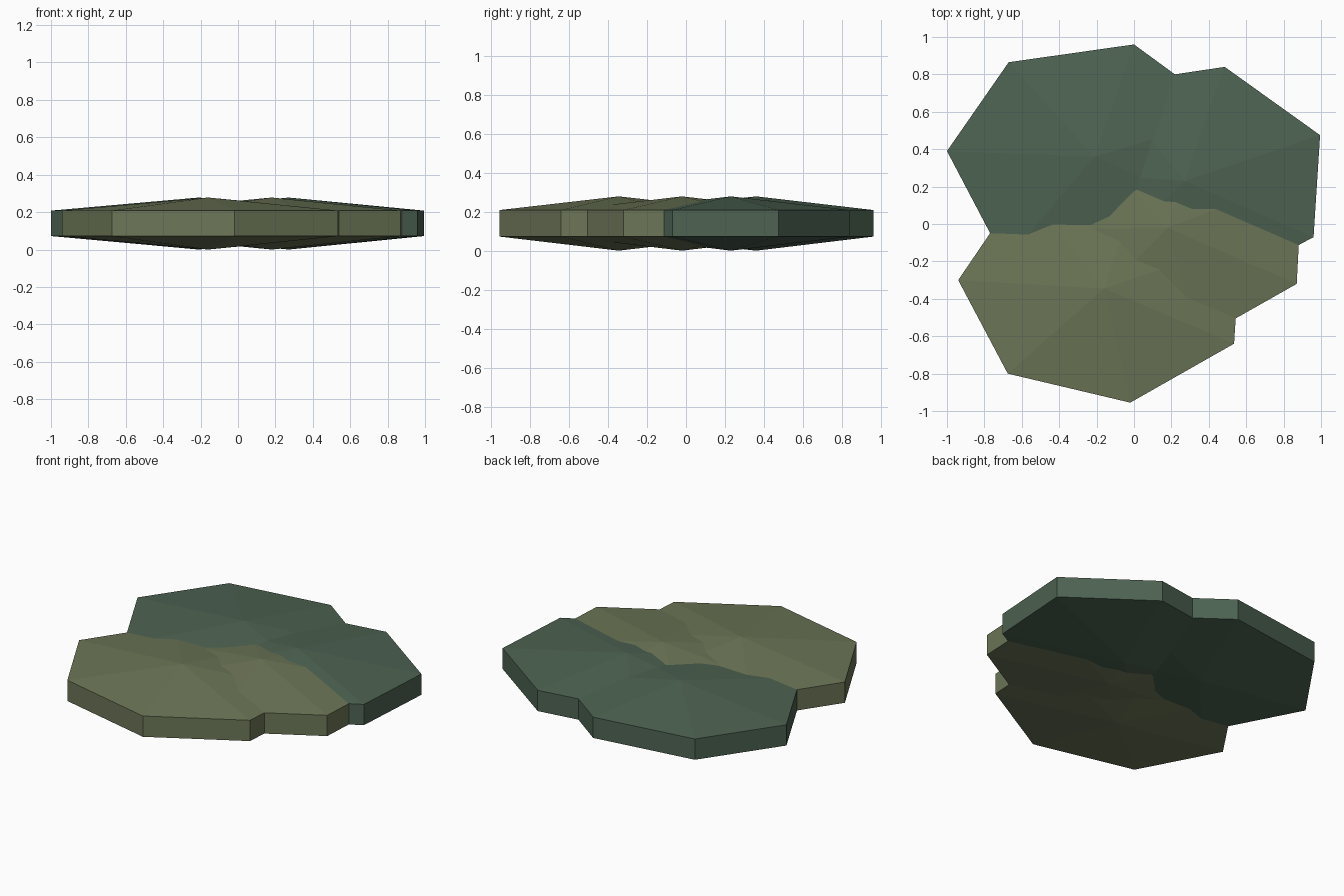
import bpy, bmesh

if "Cube" in bpy.data.objects:
    bpy.data.objects.remove(bpy.data.objects["Cube"])

RIM_LOW, RIM_HIGH, TOP = 0.072, 0.208, 0.278


def material(name, color):
    m = bpy.data.materials.new(name)
    m.diffuse_color = color
    m.use_nodes = True
    m.node_tree.nodes["Principled BSDF"].inputs["Base Color"].default_value = m.diffuse_color
    return m


def pad(name, centre, outline, mat):
    """Irregular seven-sided slab with shallow cones above and below."""
    bm = bmesh.new()
    low = [bm.verts.new((x, y, RIM_LOW)) for x, y in outline]
    high = [bm.verts.new((x, y, RIM_HIGH)) for x, y in outline]
    bottom = bm.verts.new((*centre, 0))
    top = bm.verts.new((*centre, TOP))
    n = len(outline)
    for i in range(n):
        j = (i + 1) % n
        bm.faces.new((low[i], low[j], high[j], high[i]))
        bm.faces.new((high[i], high[j], top))
        bm.faces.new((low[j], low[i], bottom))
    bmesh.ops.recalc_face_normals(bm, faces=bm.faces)
    mesh = bpy.data.meshes.new(name)
    bm.to_mesh(mesh)
    bm.free()
    mesh.materials.append(mat)
    obj = bpy.data.objects.new(name, mesh)
    bpy.context.collection.objects.link(obj)
    return obj


green = material("dark_green", (0.075, 0.125, 0.085, 1))
olive = material("olive", (0.15, 0.18, 0.095, 1))

# Two green pads at the back
pad("green_pad_left", (-0.21, 0.36),
    [(-1, 0.39), (-0.69, -0.20), (-0.05, -0.30), (0.50, 0.05),
     (0.52, 0.58), (0, 0.96), (-0.67, 0.865)], green)
pad("green_pad_right", (0.27, 0.23),
    [(0.485, 0.84), (-0.15, 0.745), (-0.42, 0.28), (-0.15, -0.20),
     (0.42, -0.36), (0.96, -0.07), (0.995, 0.475)], green)

# Two olive pads at the front
pad("olive_pad_left", (-0.16, -0.345),
    [(-0.94, -0.30), (-0.675, -0.80), (-0.02, -0.955), (0.535, -0.64),
     (0.57, -0.10), (0.05, 0.28), (-0.60, 0.20)], olive)
pad("olive_pad_right", (0.18, -0.02),
    [(0.90, 0.26), (0.35, 0.58), (-0.25, 0.45), (-0.55, -0.03),
     (-0.30, -0.50), (0.34, -0.62), (0.87, -0.32)], olive)
